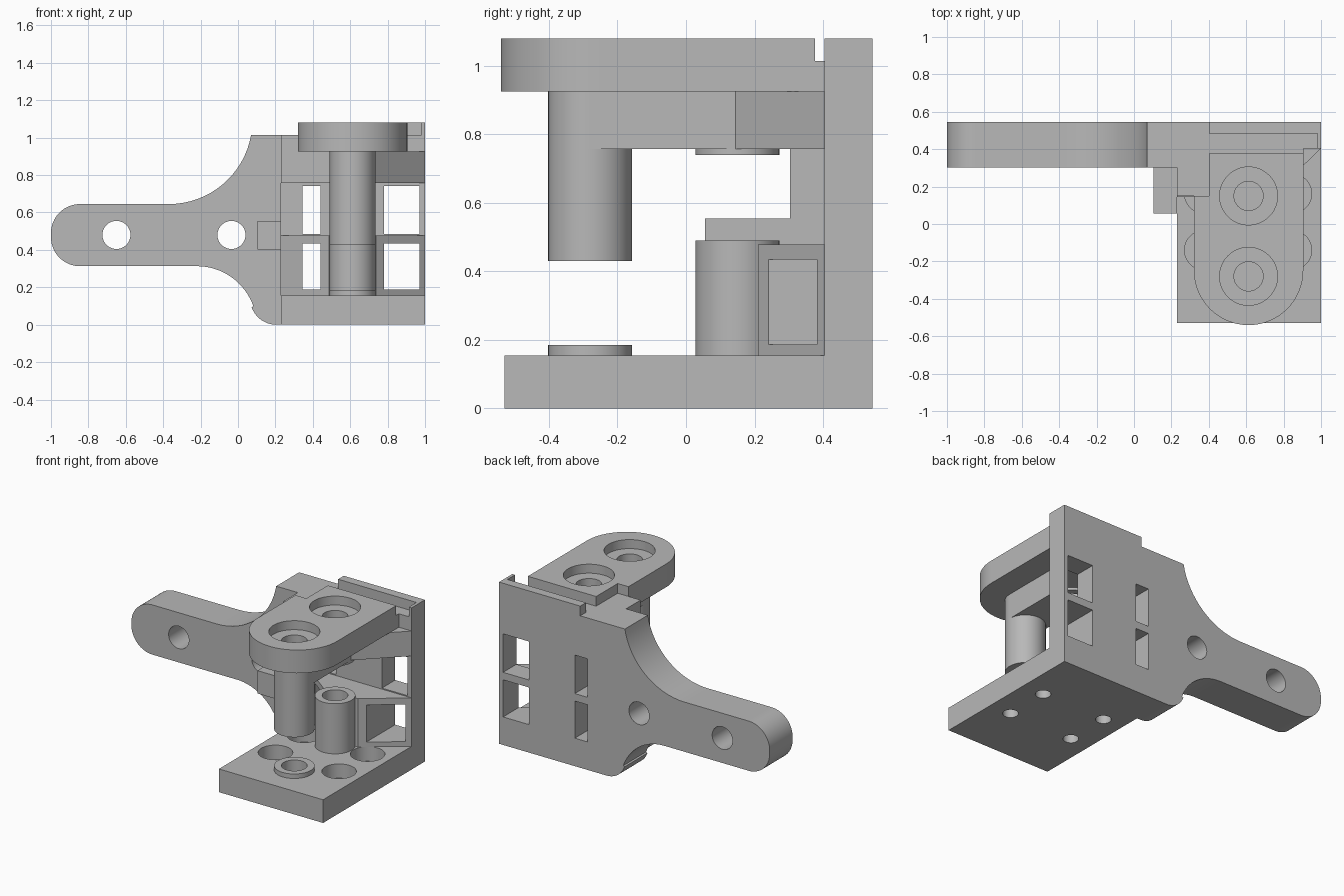
import bpy, bmesh, math
from mathutils import Vector

if "Cube" in bpy.data.objects:
    bpy.data.objects.remove(bpy.data.objects["Cube"], do_unlink=True)

grey = bpy.data.materials.new("plain_grey")
grey.use_nodes = True
COLOR = (0.48, 0.48, 0.48, 1)
grey.diffuse_color = COLOR
grey.node_tree.nodes["Principled BSDF"].inputs["Base Color"].default_value = COLOR


def arc(cx, cy, r, a0, a1, n=16):
    """Points along an arc, angles in degrees."""
    angles = [math.radians(a0 + (a1 - a0) * i / n) for i in range(n + 1)]
    return [(cx + r * math.cos(a), cy + r * math.sin(a)) for a in angles]


def prism(name, profile, lo, hi, axis="z"):
    """Extrude a flat profile: (x, y) along z, or (x, z) along y."""
    bm = bmesh.new()
    place = (lambda u, v: (u, v, lo)) if axis == "z" else (lambda u, v: (u, lo, v))
    face = bm.faces.new([bm.verts.new(place(u, v)) for u, v in profile])
    top = bmesh.ops.extrude_face_region(bm, geom=[face])["geom"]
    step = Vector((0, 0, hi - lo)) if axis == "z" else Vector((0, hi - lo, 0))
    bmesh.ops.translate(bm, vec=step, verts=[v for v in top if isinstance(v, bmesh.types.BMVert)])
    bmesh.ops.recalc_face_normals(bm, faces=bm.faces)
    mesh = bpy.data.meshes.new(name)
    bm.to_mesh(mesh)
    bm.free()
    mesh.materials.append(grey)
    obj = bpy.data.objects.new(name, mesh)
    bpy.context.collection.objects.link(obj)
    return obj


def box(name, x0, x1, y0, y1, z0, z1):
    return prism(name, [(x0, y0), (x1, y0), (x1, y1), (x0, y1)], z0, z1)


def disc(name, cx, cy, r, lo, hi, axis="z"):
    return prism(name, arc(cx, cy, r, 0, 360, 48)[:-1], lo, hi, axis)


def cut(obj, cutters):
    """Subtract each cutter from the part, then discard it."""
    for c in cutters:
        c.hide_render = True
        mod = obj.modifiers.new("cut", "BOOLEAN")
        mod.operation, mod.solver, mod.object = "DIFFERENCE", "EXACT", c
        bpy.context.view_layer.objects.active = obj
        bpy.ops.object.modifier_apply(modifier=mod.name)
        bpy.data.objects.remove(c, do_unlink=True)


PX = 0.6125                  # x of both posts
FRONT, REAR = -0.28, 0.15    # y of the posts
POST, BORE = 0.1225, 0.078
BACK, WALL = 0.545, 0.405    # rear and front of back plate
DECK, TOP = 0.155, 1.08
SHELF = 1.015
parts = []


def bore(y, lo, hi, r=BORE):
    return disc("bore", PX, y, r, lo, hi)


def windows(rows):
    return [box("window", x0, x1, 0, 0.7, z0, z1)
            for x0, x1 in ((0.345, 0.44), (0.78, 0.97)) for z0, z1 in rows]


LOWER, UPPER = (0.187, 0.435), (0.485, 0.742)

# Base with four counterbored screw holes and two blind bores
base = box("base_plate", 0.23, 1, -0.53, BACK, 0, DECK)
for x in (0.375, 0.845):
    for y in (-0.14, 0.162):
        cut(base, [disc("pocket", x, y, 0.105, 0.06, 0.3),
                   disc("screw_hole", x, y, 0.047, -0.1, 0.1)])
cut(base, [bore(FRONT, 0.06, 0.3), bore(REAR, 0.06, 0.3)])
parts.append(base)

# Back plate with four windows
back = box("back_plate", 0.23, 1, WALL, BACK, DECK, SHELF)
cut(back, windows((LOWER, UPPER)))
parts.append(back)
parts.append(box("back_ridge", 0.4, 1, 0.485, BACK, SHELF, TOP))
parts.append(box("ridge_end", 0.98, 1, WALL, 0.485, SHELF, TOP))

# Side arm with swept neck and two cross holes
outline = ([(0.23, 0), (0.23, SHELF), (0.07, SHELF)]
           + arc(-0.37, 1.092, 0.447, -10, -90)
           + arc(-0.845, 0.49, 0.155, 90, 180)
           + arc(-0.845, 0.468, 0.155, 180, 270)
           + arc(-0.22, -0.007, 0.32, 90, 19.4)
           + arc(0.205, 0.14, 0.14, 199.4, 270))
arm = prism("side_arm", outline, 0.303, BACK, "y")
cut(arm, [disc("arm_hole", x, 0.48, 0.075, 0, 1, "y") for x in (-0.65, -0.035)])
parts.append(arm)
parts.append(box("side_lug", 0.105, 0.23, 0.055, 0.303, 0.402, 0.555))

# Lower gusset behind the rear post
gusset = prism("lower_gusset", [(0.23, WALL), (0.487, 0.21), (0.738, 0.21), (1, WALL)], DECK, 0.478)
cut(gusset, windows((LOWER,)) + [bore(REAR, 0, 1)])
parts.append(gusset)

# Upper bracket: web ending in a round nose, with a slanted right side
web = prism("upper_bracket",
            [(1, WALL), (0.23, WALL), (0.23, 0.145), (PX - POST, 0.145)]
            + arc(PX, FRONT, POST, 180, 360, 24) + [(PX + POST, 0.145)], 0.758, 0.925)
cut(web, [bore(FRONT, 0.5, 1.2), bore(REAR, 0.5, 1.2)])
parts.append(web)
parts.append(box("corner_block", 0.23, 0.4, REAR, WALL, 0.925, SHELF))
parts.append(box("cap_step", 0.4, 0.905, 0.377, WALL, 0.925, SHELF))

# Rounded cap with two counterbores
cap = prism("cap", [(0.4, 0.377), (0.4, REAR), (0.32, REAR)]
            + arc(PX, -0.248, 0.2925, 180, 360, 32) + [(0.905, 0.377)], 0.925, TOP)
for y in (FRONT, REAR):
    cut(cap, [bore(y, 1.02, 1.2, 0.155), bore(y, 0.8, 1.2)])
parts.append(cap)

# Hollow posts and their short facing collars
for name, y, lo, hi in (("upper_post", FRONT, 0.43, 0.758), ("upper_collar", REAR, 0.74, 0.758),
                        ("lower_post", REAR, DECK, 0.49), ("lower_collar", FRONT, DECK, 0.185)):
    post = disc(name, PX, y, POST, lo, hi)
    cut(post, [bore(y, 0, 1.2)])
    parts.append(post)

# Smooth round walls, keep crisp edges
bpy.ops.object.select_all(action="DESELECT")
for p in parts:
    p.select_set(True)
bpy.context.view_layer.objects.active = parts[0]
bpy.ops.object.shade_smooth_by_angle(angle=math.radians(30))
